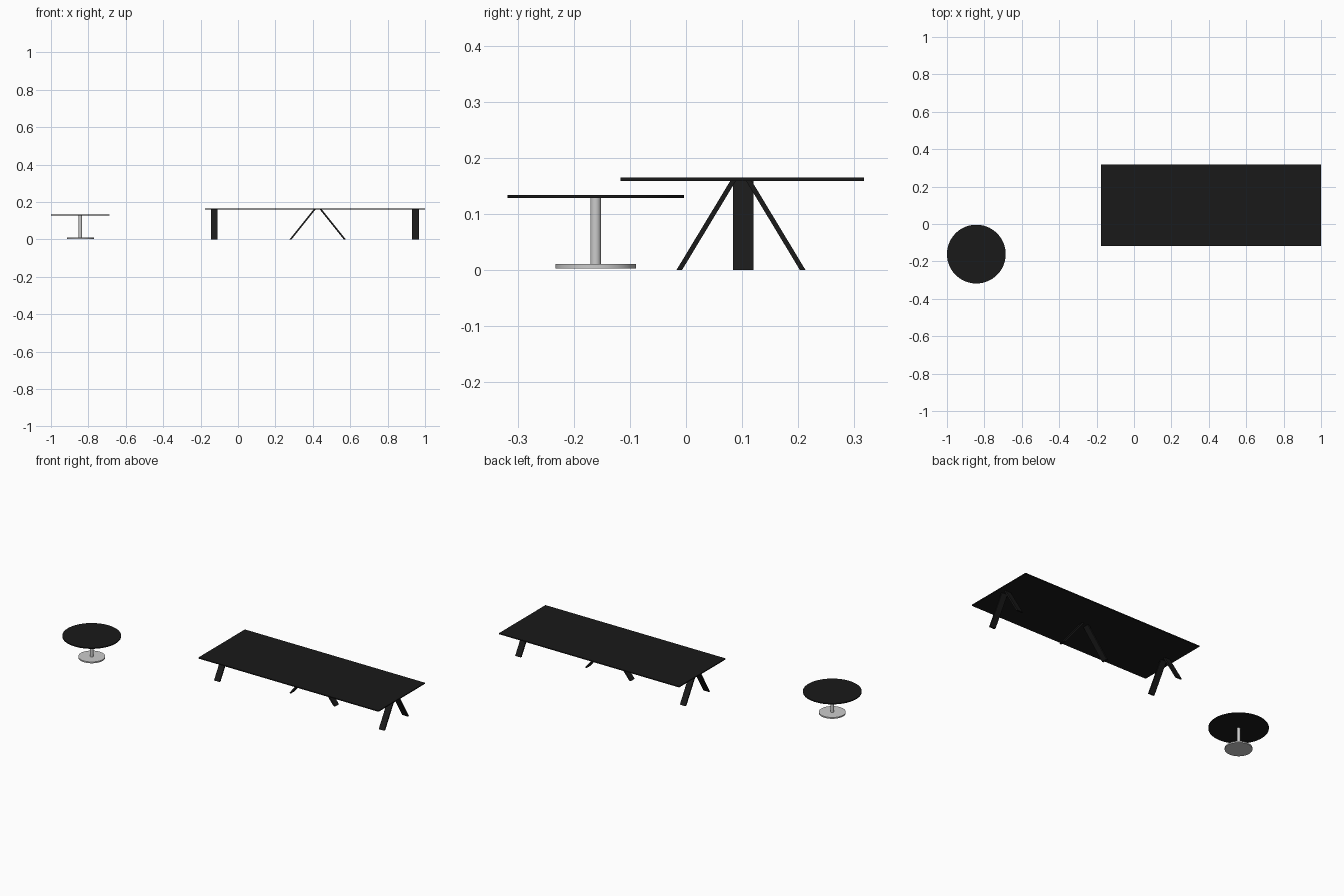
import bpy, bmesh

if "Cube" in bpy.data.objects:
    bpy.data.objects.remove(bpy.data.objects["Cube"])

black = bpy.data.materials.new("black_finish")
black.diffuse_color = (0.01, 0.01, 0.01, 1)
black.use_nodes = True
black.node_tree.nodes["Principled BSDF"].inputs["Base Color"].default_value = black.diffuse_color


def box(name, x0, x1, y0, y1, z0, z1):
    bpy.ops.mesh.primitive_cube_add(
        size=1, location=((x0 + x1) / 2, (y0 + y1) / 2, (z0 + z1) / 2))
    ob = bpy.context.object
    ob.name = name
    ob.scale = (x1 - x0, y1 - y0, z1 - z0)
    ob.data.materials.append(black)
    return ob


def disc(name, x, y, r, z0, z1, sides=64, mat=None):
    bpy.ops.mesh.primitive_cylinder_add(
        vertices=sides, radius=r, depth=z1 - z0, location=(x, y, (z0 + z1) / 2))
    ob = bpy.context.object
    ob.name = name
    bpy.ops.object.shade_smooth_by_angle()
    if mat:
        ob.data.materials.append(mat)
    return ob


def splayed_leg(name, center, axis, side, foot, head, thick, width, height):
    """Slanted flat plank leaning along axis (0 = x, 1 = y)."""
    profile = [(foot, 0), (foot - thick, 0), (head - thick, height), (head, height)]
    bm = bmesh.new()
    rings = []
    for w in (-width / 2, width / 2):
        ring = []
        for d, z in profile:
            p = [center[0], center[1], z]
            p[axis] += side * d
            p[1 - axis] += w
            ring.append(bm.verts.new(p))
        rings.append(ring)
        bm.faces.new(ring)
    for i in range(4):
        j = (i + 1) % 4
        bm.faces.new((rings[0][i], rings[0][j], rings[1][j], rings[1][i]))
    bmesh.ops.recalc_face_normals(bm, faces=bm.faces)
    me = bpy.data.meshes.new(name)
    bm.to_mesh(me)
    bm.free()
    ob = bpy.data.objects.new(name, me)
    bpy.context.collection.objects.link(ob)
    me.materials.append(black)


# Long table: top, two end trestles and one crosswise middle trestle
box("long_table_top", -0.177, 1.0, -0.117, 0.317, 0.159, 0.165)
for side, tag in ((-1, "a"), (1, "b")):
    splayed_leg("left_end_leg_" + tag, (-0.127, 0.098), 1, side,
                0.115, 0.019, 0.010, 0.036, 0.159)
    splayed_leg("right_end_leg_" + tag, (0.949, 0.098), 1, side,
                0.115, 0.019, 0.010, 0.036, 0.159)
    splayed_leg("middle_leg_" + tag, (0.426, 0.102), 0, side,
                0.150, 0.023, 0.011, 0.036, 0.159)

# Round pedestal table
cx, cy = -0.843, -0.161
disc("round_table_top", cx, cy, 0.157, 0.128, 0.134, 96, black)
disc("pedestal_column", cx, cy, 0.0095, 0.010, 0.128, 32)
disc("pedestal_base", cx, cy, 0.072, 0.003, 0.011, 64)
